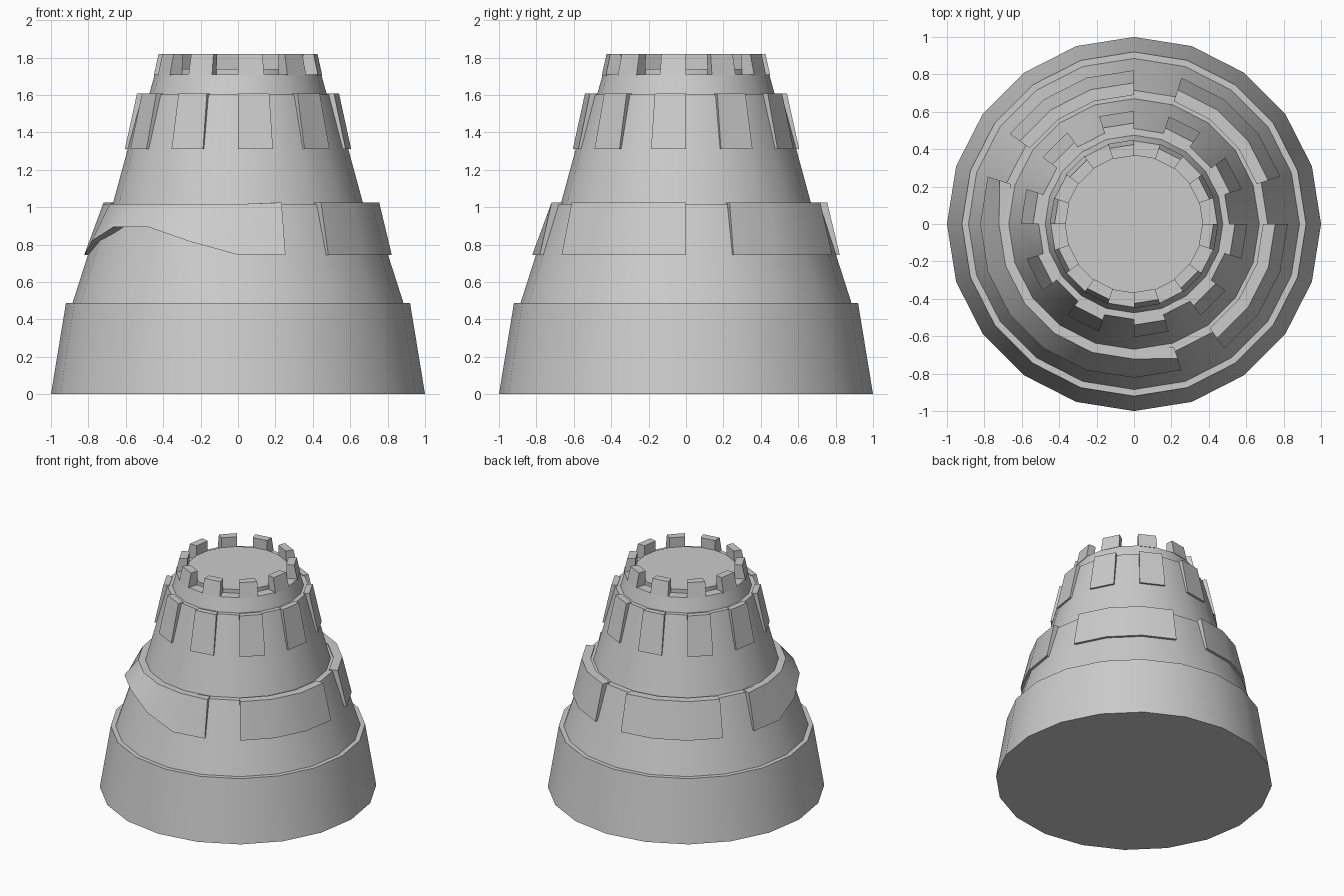
import bpy, bmesh
from math import sin, cos, tau, radians

if "Cube" in bpy.data.objects:
    bpy.data.objects.remove(bpy.data.objects["Cube"])

N = 20  # sides of the tower


def pt(r, i, z):
    a = tau * i / N
    return (r * cos(a), r * sin(a), z)


def finish(bm, name):
    bmesh.ops.recalc_face_normals(bm, faces=bm.faces)
    me = bpy.data.meshes.new(name)
    bm.to_mesh(me)
    bm.free()
    ob = bpy.data.objects.new(name, me)
    bpy.context.collection.objects.link(ob)
    bpy.context.view_layer.objects.active = ob
    ob.select_set(True)
    bpy.ops.object.shade_smooth_by_angle(angle=radians(30))
    ob.select_set(False)
    return ob


def lathe(name, profile):
    """Closed solid of revolution from (radius, z) points."""
    bm = bmesh.new()
    rings = [[bm.verts.new(pt(r, i, z)) for i in range(N)] for r, z in profile]
    for a, b in zip(rings, rings[1:]):
        for i in range(N):
            j = (i + 1) % N
            bm.faces.new((a[i], a[j], b[j], b[i]))
    bm.faces.new(rings[0])
    bm.faces.new(rings[-1])
    return finish(bm, name)


def sector_blocks(name, runs, section):
    """Curved blocks; section(i) gives inner/outer (r, z) corners at side i."""
    bm = bmesh.new()
    for start, count in runs:
        cols = [[bm.verts.new(pt(r, i, z)) for r, z in section(i)]
                for i in range(start, start + count + 1)]
        for a, b in zip(cols, cols[1:]):
            for k in range(4):
                m = (k + 1) % 4
                bm.faces.new((a[k], a[m], b[m], b[k]))
        bm.faces.new(cols[0])
        bm.faces.new(cols[-1])
    return finish(bm, name)


# stepped tapering tower with raised roof disc
lathe("tower_body", [(1.0, 0), (0.92, 0.487), (0.885, 0.487), (0.715, 1.016),
                     (0.67, 1.016), (0.51, 1.602), (0.475, 1.602),
                     (0.445, 1.71), (0.37, 1.71), (0.37, 1.74)])

# lower panels: three sides wide; one long worn panel with a lifted lower edge
LIFT = {11: 0.075, 12: 0.15, 13: 0.15, 14: 0.07}


def lower_section(i):
    worn = 10 <= i <= 15
    zb = 0.745 + LIFT.get(i, 0)
    top = (0.722, 1.016) if worn else (0.755, 1.025)
    return [(0.70, zb), (0.822, zb), top, (0.69, top[1])]


sector_blocks("lower_panels", [(1, 3), (5, 3), (9, 7), (17, 3)], lower_section)

# upper panels and battlements on every second side
odd = [(i, 1) for i in range(1, N, 2)]
sector_blocks("upper_panels", odd, lambda i: [
    (0.55, 1.31), (0.605, 1.31), (0.54, 1.608), (0.495, 1.608)])
sector_blocks("battlements", odd, lambda i: [
    (0.37, 1.705), (0.45, 1.705), (0.425, 1.82), (0.365, 1.82)])
